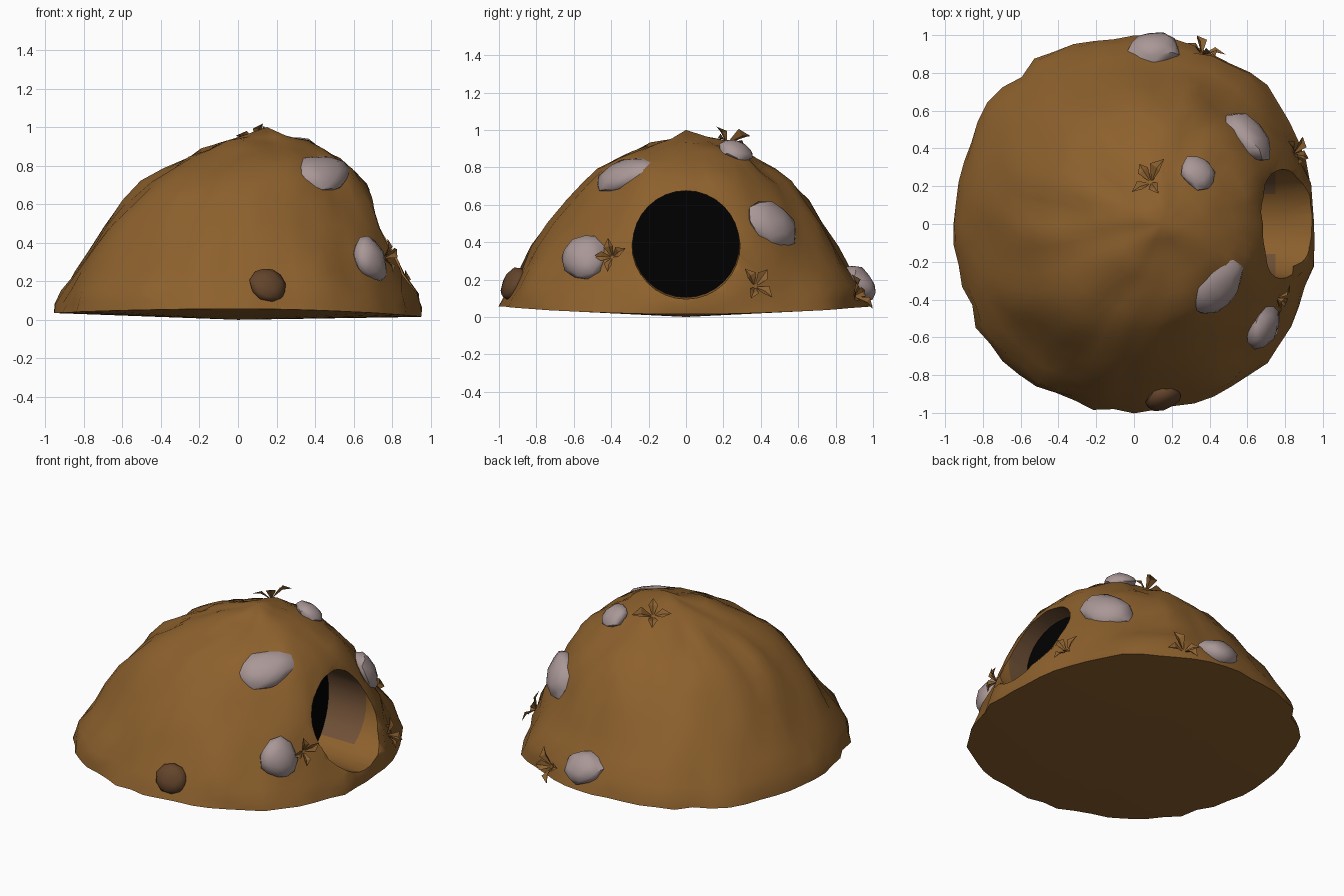
import bpy, bmesh, math, random
from mathutils import Vector, Matrix, noise

random.seed(4)
if "Cube" in bpy.data.objects:
    bpy.data.objects.remove(bpy.data.objects["Cube"])


def material(name, r, g, b):
    m = bpy.data.materials.new(name)
    m.use_nodes = True
    m.diffuse_color = (r, g, b, 1)
    bsdf = m.node_tree.nodes["Principled BSDF"]
    bsdf.inputs["Base Color"].default_value = (r, g, b, 1)
    bsdf.inputs["Roughness"].default_value = 0.9
    return m


EARTH = material("earth brown", 0.265, 0.118, 0.026)
WALL = material("tunnel brown", 0.16, 0.08, 0.037)
DARK = material("tunnel black", 0, 0, 0)
STONE = material("pale stone", 0.40, 0.31, 0.31)
CLOD = material("dark clod", 0.125, 0.058, 0.024)
LEAF = material("dry leaf", 0.265, 0.12, 0.03)


def add_object(name, bm, mats, smooth=None):
    bmesh.ops.recalc_face_normals(bm, faces=bm.faces)
    mesh = bpy.data.meshes.new(name)
    bm.to_mesh(mesh)
    bm.free()
    for m in mats:
        mesh.materials.append(m)
    ob = bpy.data.objects.new(name, mesh)
    bpy.context.collection.objects.link(ob)
    if smooth:
        shade(ob, smooth)
    return ob


def select(ob):
    bpy.ops.object.select_all(action='DESELECT')
    ob.select_set(True)
    bpy.context.view_layer.objects.active = ob


def shade(ob, degrees):
    select(ob)
    bpy.ops.object.shade_smooth_by_angle(angle=math.radians(degrees))


# Mound: rings shrinking toward an off-centre peak, with a hood over the opening
PROFILE = [(1, 0), (.985, .05), (.955, .12), (.89, .22), (.82, .34), (.74, .47), (.65, .60),
           (.56, .70), (.475, .775), (.38, .835), (.30, .88), (.20, .92), (.10, .955)]
SEGMENTS = 56
HOLE_Z, HOLE_R = 0.39, 0.285


def mound_point(f, h, a):
    # footprint is a slightly squared circle
    square = f * (1 + 0.035 * math.sin(2 * a) ** 2)
    x, y = 0.95 * math.cos(a) * square, 0.99 * math.sin(a) * square
    base = 0.015 + 0.042 * math.sin(a) ** 2 + 0.02 * math.cos(a) ** 2 * (x < 0)
    z = base + (1 - base) * h
    x += 0.15 * h ** 3
    if x > 0:
        side = min(1, x / 0.3)
        # hood above the opening, and wide shoulders on both sides of it
        x += side * 0.09 * math.exp(-((z - .79) / .15) ** 2 - (y / .4) ** 2)
        x += side * 0.03 * math.exp(-((z - .45) / .25) ** 2 - (y / .65) ** 4)
        # swollen lip round the opening
        ring = math.hypot(y, z - HOLE_Z) - HOLE_R - 0.05
        x += 0.03 * math.exp(-(ring / .07) ** 2) * min(1, h / 0.15) * (z < 0.65)
    p = Vector((x, y, z))
    rough = 0.03 * noise.noise(p * 4) + 0.03 * noise.noise(p * 8 + Vector((5, 3, 1)))
    out = Vector((math.cos(a), math.sin(a), 0.6 * h)).normalized()
    return p + out * rough


bm = bmesh.new()
rings = [[bm.verts.new(mound_point(f, h, math.tau * i / SEGMENTS)) for i in range(SEGMENTS)]
         for f, h in PROFILE]
peak = bm.verts.new((0.15, 0, 1))
floor = bm.verts.new((0, 0, 0))
for i in range(SEGMENTS):
    j = (i + 1) % SEGMENTS
    for low, high in zip(rings, rings[1:]):
        bm.faces.new((low[i], low[j], high[j], high[i]))
    bm.faces.new((rings[-1][i], rings[-1][j], peak))
    bm.faces.new((rings[0][j], rings[0][i], floor))
mound = add_object("mound", bm, [EARTH, WALL, DARK])

# Tunnel cutter: earth lip and floor, brown wall, slanted black end
bm = bmesh.new()
SIDES = 32
loops = []
for x, r, slant in [(1.3, HOLE_R + .02, 0), (0.79, HOLE_R + .005, 0),
                    (0.75, HOLE_R, 0), (0.54, HOLE_R, 0.24)]:
    loop = []
    for i in range(SIDES):
        y, z = r * math.cos(math.tau * i / SIDES), r * math.sin(math.tau * i / SIDES)
        loop.append(bm.verts.new((x - slant * y, y, HOLE_Z + z)))
    loops.append(loop)
for k, (near, far) in enumerate(zip(loops, loops[1:])):
    for i in range(SIDES):
        j = (i + 1) % SIDES
        face = bm.faces.new((near[i], near[j], far[j], far[i]))
        on_floor = face.calc_center_median().z < HOLE_Z - 0.8 * HOLE_R
        face.material_index = int(k == 2 and not on_floor)
bm.faces.new(loops[0])
bm.faces.new(loops[-1]).material_index = 2
cutter = add_object("tunnel_cutter", bm, [EARTH, WALL, DARK])
cutter.hide_render = True

cut = mound.modifiers.new("tunnel", 'BOOLEAN')
cut.operation = 'DIFFERENCE'
cut.solver = 'EXACT'
cut.object = cutter
select(mound)
bpy.ops.object.modifier_apply(modifier=cut.name)
bpy.data.objects.remove(cutter)
shade(mound, 35)


def on_mound(point, roll=0.0):
    """Matrix on the mound surface, local z outward and local y uphill."""
    _, loc, normal, _ = mound.closest_point_on_mesh(Vector(point))
    up = Vector((0, 0, 1))
    y = (up - normal * up.dot(normal)).normalized()
    turn = Matrix((y.cross(normal), y, normal)).transposed()
    return Matrix.Translation(loc) @ turn.to_4x4() @ Matrix.Rotation(roll, 4, 'Z')


# Stones half sunk into the mound
def stone(name, point, width, height, depth, roll, mat):
    bm = bmesh.new()
    bmesh.ops.create_icosphere(bm, subdivisions=2, radius=1)
    for v in bm.verts:
        v.co *= 1 + 0.2 * noise.noise(v.co * 1.3 + Vector(point) * 9)
        v.co = Vector((v.co.x * width, v.co.y * height, v.co.z * depth))
    bm.transform(on_mound(point, roll))
    add_object(name, bm, [mat], 40)


stone("upper_front_stone", (.44, -.34, .77), .18, .13, .06, .35, STONE)
stone("lower_front_stone", (.70, -.55, .32), .13, .13, .07, .3, STONE)
stone("upper_back_stone", (.62, .48, .50), .17, .13, .08, -.4, STONE)
stone("top_stone", (.33, .26, .87), .10, .09, .05, 0, STONE)
stone("back_stone", (.11, .93, .18), .135, .11, .07, 0, STONE)
stone("front_clod", (.16, -.92, .18), .10, .095, .05, 0, CLOD)


# Tufts of folded, pointed dry leaves
def tuft(name, point, size, spin, count=4):
    bm = bmesh.new()
    place = on_mound(point)
    for k in range(count):
        length = size * random.uniform(.85, 1.15)
        w, lift = length * 0.28, length * random.uniform(.3, .55)
        base, rib, left, right, tip = [bm.verts.new(c) for c in (
            (0, 0, -.01), (length * .55, 0, lift * .7), (length * .5, w, lift),
            (length * .5, -w, lift), (length, 0, lift * .8))]
        for tri in ((base, rib, left), (base, right, rib), (rib, tip, left), (rib, right, tip)):
            bm.faces.new(tri)
        angle = spin + math.tau * k / count + random.uniform(-.3, .3)
        bmesh.ops.transform(bm, matrix=place @ Matrix.Rotation(angle, 4, 'Z'),
                            verts=[base, rib, left, right, tip])
    add_object(name, bm, [LEAF])


tuft("top_leaves", (.09, .22, .93), .12, 0)
tuft("back_leaves", (.37, .92, .12), .11, .4)
tuft("doorway_back_leaves", (.90, .39, .19), .10, .8)
tuft("doorway_front_leaves", (.82, -.42, .33), .09, .2)
